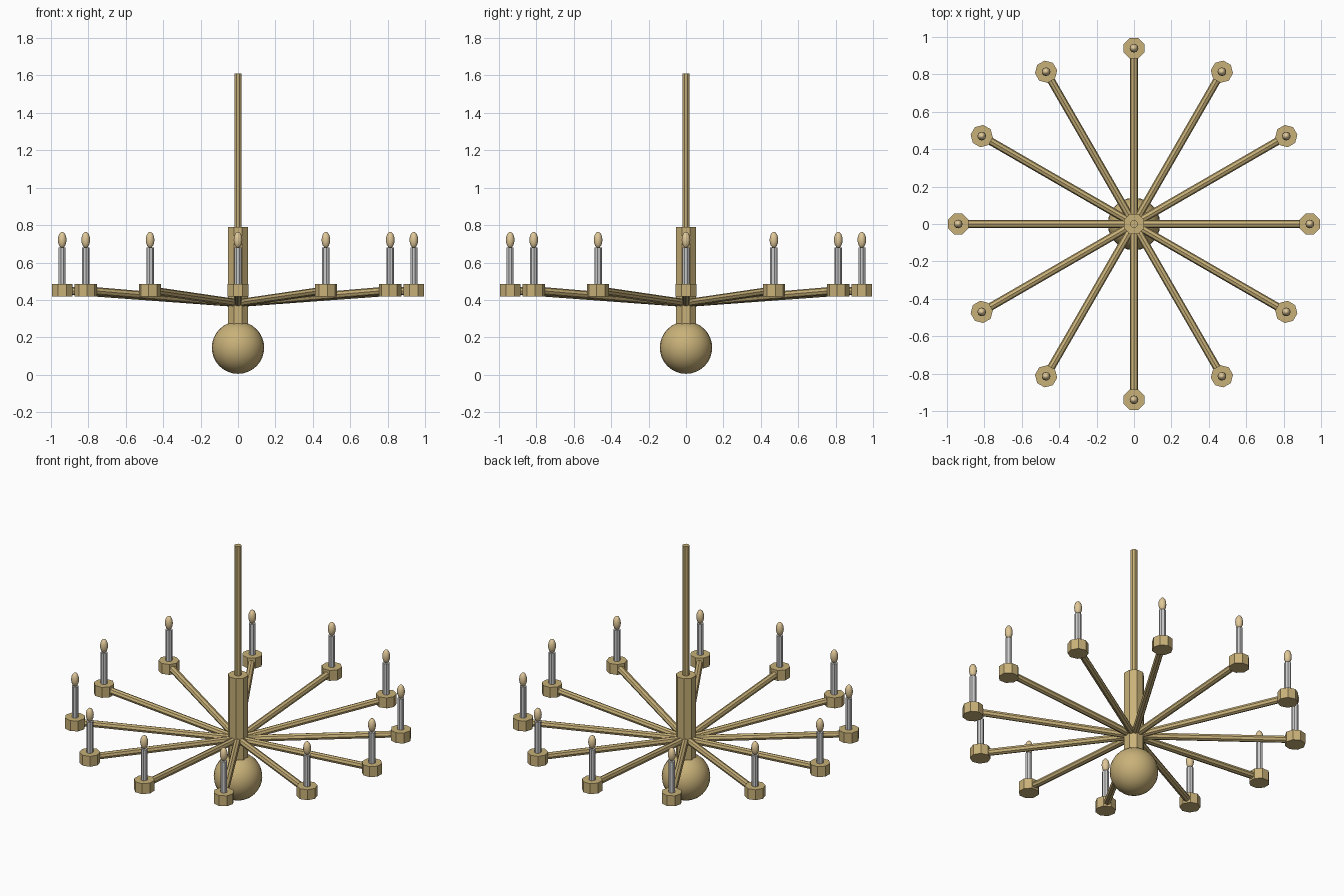
import bpy, math
from mathutils import Vector

if "Cube" in bpy.data.objects:
    bpy.data.objects.remove(bpy.data.objects["Cube"])


def material(name, rgb):
    m = bpy.data.materials.new(name)
    m.diffuse_color = (*rgb, 1)
    m.use_nodes = True
    m.node_tree.nodes["Principled BSDF"].inputs["Base Color"].default_value = m.diffuse_color
    return m


brass = material("brass", (0.58, 0.44, 0.19))
glow = material("warm_glass", (0.75, 0.58, 0.32))


def finish(name, mat, smooth=False):
    o = bpy.context.object
    o.name = name
    if mat:
        o.data.materials.append(mat)
    if smooth:
        bpy.ops.object.shade_smooth()
    return o


def rod(name, a, b, r, sides, mat, spin=0.0):
    """Prism of the given number of sides running from a to b."""
    a, b = Vector(a), Vector(b)
    d = b - a
    bpy.ops.mesh.primitive_cylinder_add(vertices=sides, radius=r, depth=d.length, location=(a + b) / 2)
    o = finish(name, mat)
    if d.xy.length > 1e-6:
        o.rotation_euler = (0, d.angle(Vector((0, 0, 1))), math.atan2(d.y, d.x))
    else:
        o.rotation_euler = (0, 0, spin)
    return o


def ball(name, loc, scale, seg, rings, mat):
    bpy.ops.mesh.primitive_uv_sphere_add(segments=seg, ring_count=rings, radius=1, location=loc)
    o = finish(name, mat, True)
    o.scale = scale
    return o


# Central ball, column and hanging rod
ball("bottom_ball", (0, 0, 0.145), (0.14, 0.14, 0.14), 24, 16, brass)
rod("column", (0, 0, 0.24), (0, 0, 0.79), 0.059, 8, brass, math.pi / 8)
rod("hanging_rod", (0, 0, 0.78), (0, 0, 1.61), 0.021, 8, brass, math.pi / 8)

# Twelve arms, each with a cup, candle and flame bulb
for i in range(12):
    t = i * math.tau / 12
    c, s = math.cos(t), math.sin(t)
    x, y = 0.94 * c, 0.94 * s
    rod(f"arm_{i}", (0, 0, 0.383), (x, y, 0.452), 0.021, 8, brass)
    rod(f"cup_{i}", (x, y, 0.418), (x, y, 0.484), 0.06, 8, brass, t + math.pi / 8)
    rod(f"candle_{i}", (x, y, 0.48), (x, y, 0.68), 0.02, 8, None, t + math.pi / 8)
    ball(f"bulb_{i}", (x, y, 0.721), (0.023, 0.023, 0.043), 12, 8, glow)
